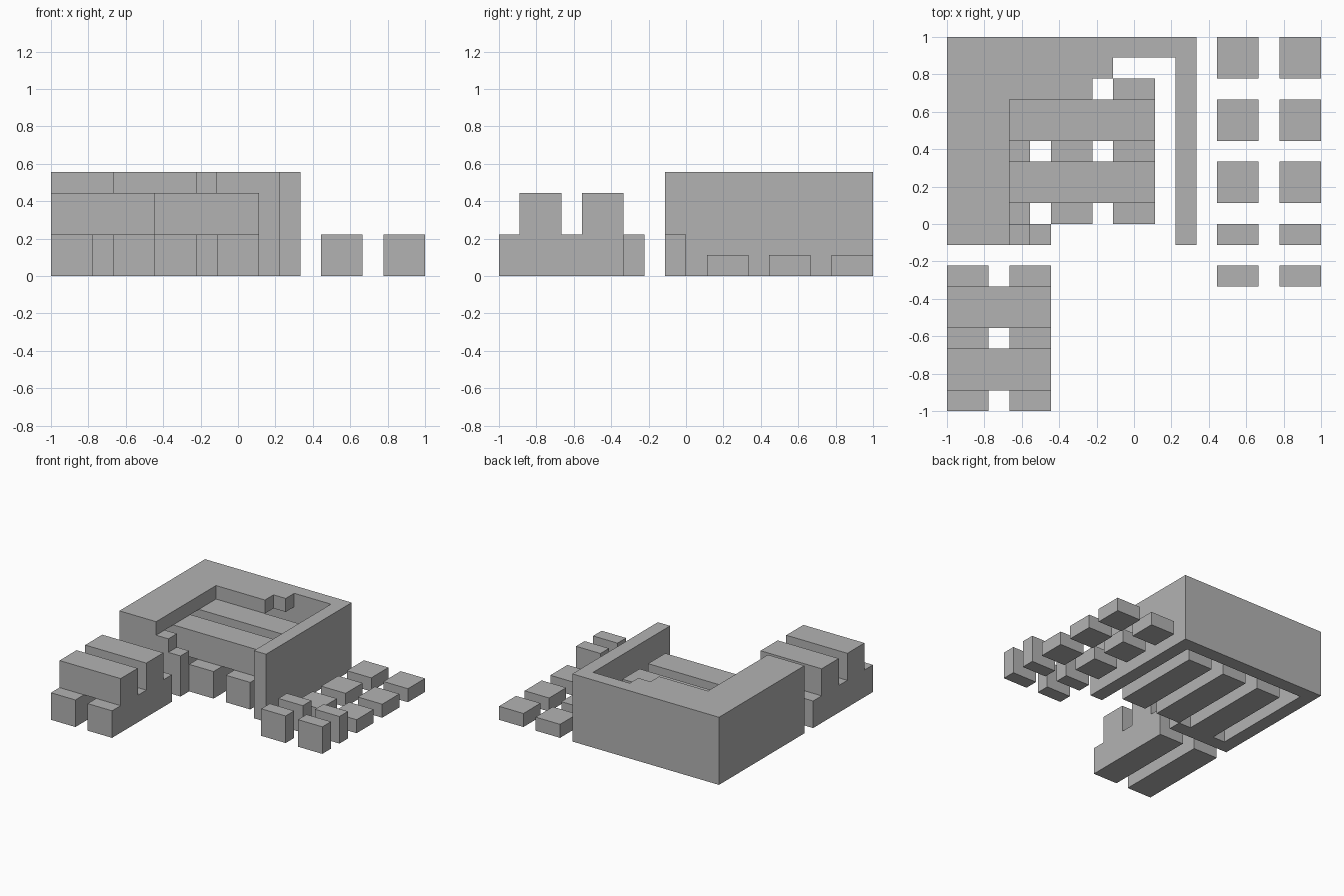
import bpy, bmesh
from itertools import product
from mathutils import Vector

cube = bpy.data.objects.get("Cube")
if cube:
    bpy.data.objects.remove(cube)

U = 1 / 9  # module that every block is a multiple of

stone = bpy.data.materials.new("grey stone")
stone.use_nodes = True
colour = (0.45, 0.45, 0.45, 1)
stone.diffuse_color = colour
stone.node_tree.nodes["Principled BSDF"].inputs["Base Color"].default_value = colour


def build(name, boxes):
    """One clean skin around the union of boxes given as x, y and z spans in modules."""
    cells = set()
    for xs, ys, zs in boxes:
        cells.update(product(range(*xs), range(*ys), range(*zs)))
    bm = bmesh.new()
    verts = {}
    for cell in cells:
        for axis, step in product(range(3), (0, 1)):
            near = list(cell)
            near[axis] += 2 * step - 1
            if tuple(near) in cells:
                continue
            ring = []
            for a, b in ((0, 0), (1, 0), (1, 1), (0, 1)):
                p = list(cell)
                p[axis] += step
                p[(axis + 1) % 3] += a
                p[(axis + 2) % 3] += b
                p = tuple(p)
                if p not in verts:
                    verts[p] = bm.verts.new(Vector(p) * U)
                ring.append(verts[p])
            bm.faces.new(ring if step else ring[::-1])
    bmesh.ops.dissolve_limit(bm, angle_limit=0.01, verts=bm.verts[:], edges=bm.edges[:])
    mesh = bpy.data.meshes.new(name)
    bm.to_mesh(mesh)
    bm.free()
    mesh.materials.append(stone)
    obj = bpy.data.objects.new(name, mesh)
    bpy.context.collection.objects.link(obj)


# Outer shell: three walls, stepped broken front wall, broken roof slab
walls = [((-9, -8), (-1, 9), (0, 5)),
         ((-9, 3), (8, 9), (0, 5)),
         ((2, 3), (-1, 9), (0, 5))]
front_steps = [((-9, x), (-1, 0), (0, z)) for x, z in ((-4, 3), (-5, 4), (-6, 5))]
roof = [((-9, -6), (-1, 9), (4, 5)),
        ((-9, -2), (6, 9), (4, 5)),
        ((-9, -1), (7, 9), (4, 5))]
build("broken_shell", walls + front_steps + roof)

# Stacked beams inside the shell: long runners with crossbeams above
runners = [((x, x + 2), (0, 7), (0, 2)) for x in (-7, -4, -1)]
crossbeams = [((-7, 1), (y, y + 2), (2, 4)) for y in (1, 4)]
build("inner_beam_stack", runners + crossbeams)

# Separate smaller stack in front
runners = [((x, x + 2), (-9, -2), (0, 2)) for x in (-9, -6)]
crossbeams = [((-9, -4), (y, y + 2), (2, 4)) for y in (-8, -5)]
build("front_beam_stack", runners + crossbeams)

# Loose blocks in two columns: low square ones behind, upright slabs in front
rows = [(7, 9, 1), (4, 6, 1), (1, 3, 1), (-1, 0, 2), (-3, -2, 2)]
for column, x in (("inner", 4), ("outer", 7)):
    for i, (y0, y1, height) in enumerate(rows, 1):
        build(f"{column}_loose_block_{i}", [((x, x + 2), (y0, y1), (0, height))])
